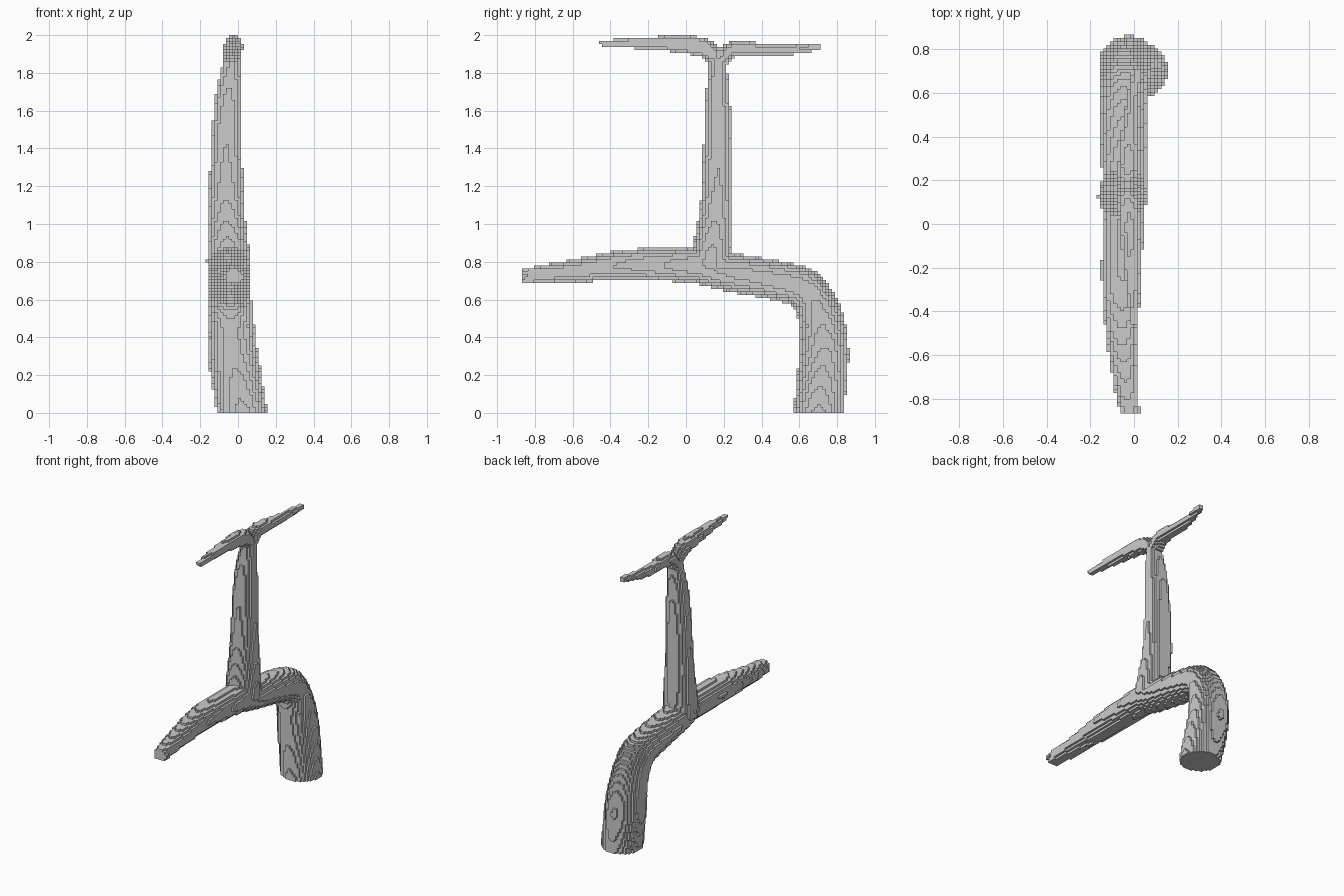
import bpy
import bmesh
import math
from mathutils import Vector

if "Cube" in bpy.data.objects:
    bpy.data.objects.remove(bpy.data.objects["Cube"])

H = 2 / 128                       # size of one block
OFF = (0.5, 0.0, 0.5)             # block centre offset on each axis
solid = set()                     # every block filled so far
parts = {}                        # part name -> its own blocks


def smooth_path(points, steps=4):
    """Catmull-Rom curve through stations of x, y, z, radius."""
    p = [Vector(q) for q in points]
    p = [2 * p[0] - p[1]] + p + [2 * p[-1] - p[-2]]
    out = []
    for a, b, c, d in zip(p, p[1:], p[2:], p[3:]):
        for s in range(steps):
            t = s / steps
            out.append((2 * b + (c - a) * t + (2 * a - 5 * b + 4 * c - d) * t ** 2
                        + (3 * b - a - 3 * c + d) * t ** 3) / 2)
    return out + [p[-2]]


def fill_segment(a, b, width):
    """Blocks whose centres lie in a tapered elliptical limb from a to b."""
    pad = max(a[3], b[3]) * max(width, 1)
    lo = [math.floor((min(a[n], b[n]) - pad) / H) - 1 for n in range(3)]
    hi = [math.ceil((max(a[n], b[n]) + pad) / H) + 1 for n in range(3)]
    lo[2], hi[2] = max(lo[2], 0), min(hi[2], 128)
    lo[1], hi[1] = max(lo[1], -55), min(hi[1], 56)
    dy, dz = b[1] - a[1], b[2] - a[2]
    found = set()
    for j in range(lo[1], hi[1]):
        for k in range(lo[2], hi[2]):
            y, z = (j + OFF[1]) * H, (k + OFF[2]) * H
            t = ((y - a[1]) * dy + (z - a[2]) * dz) / (dy * dy + dz * dz)
            cx, cy, cz, r = a.lerp(b, min(1, max(0, t)))
            d = ((y - cy) ** 2 + (z - cz) ** 2) / (r * r)
            if d > 1:
                continue
            for i in range(lo[0], hi[0]):
                if (((i + OFF[0]) * H - cx) / (r * width)) ** 2 + d <= 1:
                    found.add((i, j, k))
    return found


def limb(name, width, *points):
    """Add a limb; blocks already used by another part are left to it."""
    path = smooth_path(points)
    blocks = set()
    for a, b in zip(path, path[1:]):
        blocks |= fill_segment(a, b, width)
    parts[name] = blocks - solid
    solid.update(blocks)


def build(name, blocks):
    """Mesh with a face on every block side that is open to the air."""
    bm = bmesh.new()
    corners = {}

    def corner(c):
        if c not in corners:
            corners[c] = bm.verts.new([(c[n] + OFF[n] - 0.5) * H for n in range(3)])
        return corners[c]

    for cell in blocks:
        for axis in range(3):
            u, v = (axis + 1) % 3, (axis + 2) % 3
            for side in (0, 1):
                near = list(cell)
                near[axis] += 2 * side - 1
                if tuple(near) in solid:
                    continue
                loop = []
                for du, dv in ((0, 0), (1, 0), (1, 1), (0, 1)):
                    c = list(cell)
                    c[axis] += side
                    c[u] += du
                    c[v] += dv
                    loop.append(corner(tuple(c)))
                bm.faces.new(loop if side else loop[::-1])
    mesh = bpy.data.meshes.new(name)
    bm.to_mesh(mesh)
    bm.free()
    bpy.context.collection.objects.link(bpy.data.objects.new(name, mesh))


# Bent trunk, from the ground up and over to the fork
limb("trunk", 1.02,
     (0.025, 0.70, -0.02, 0.13), (-0.025, 0.73, 0.30, 0.131),
     (-0.038, 0.717, 0.48, 0.119), (-0.045, 0.67, 0.605, 0.112),
     (-0.045, 0.57, 0.68, 0.107), (-0.045, 0.20, 0.75, 0.1),
     (-0.045, 0.05, 0.78, 0.09))

# Long limb reaching to the front
limb("front_limb", 1.08,
     (-0.045, 0.05, 0.78, 0.09), (-0.06, -0.30, 0.783, 0.081),
     (-0.045, -0.66, 0.743, 0.056), (-0.018, -0.88, 0.72, 0.041))

# Upright stem
limb("upright_stem", 1.09,
     (-0.05, 0.13, 0.80, 0.105), (-0.063, 0.165, 1.15, 0.084),
     (-0.055, 0.168, 1.60, 0.068), (-0.033, 0.168, 1.86, 0.044))

# Two thin twigs at the top
limb("front_twig", 0.95,
     (-0.033, 0.17, 1.87, 0.042), (-0.025, 0.08, 1.938, 0.05),
     (-0.018, -0.15, 1.957, 0.036), (0.0, -0.44, 1.955, 0.017))
limb("back_twig", 1.05,
     (-0.033, 0.19, 1.87, 0.042), (-0.03, 0.26, 1.927, 0.042),
     (-0.015, 0.50, 1.918, 0.029), (0.015, 0.70, 1.938, 0.017))

for name, blocks in parts.items():
    build(name, blocks)
